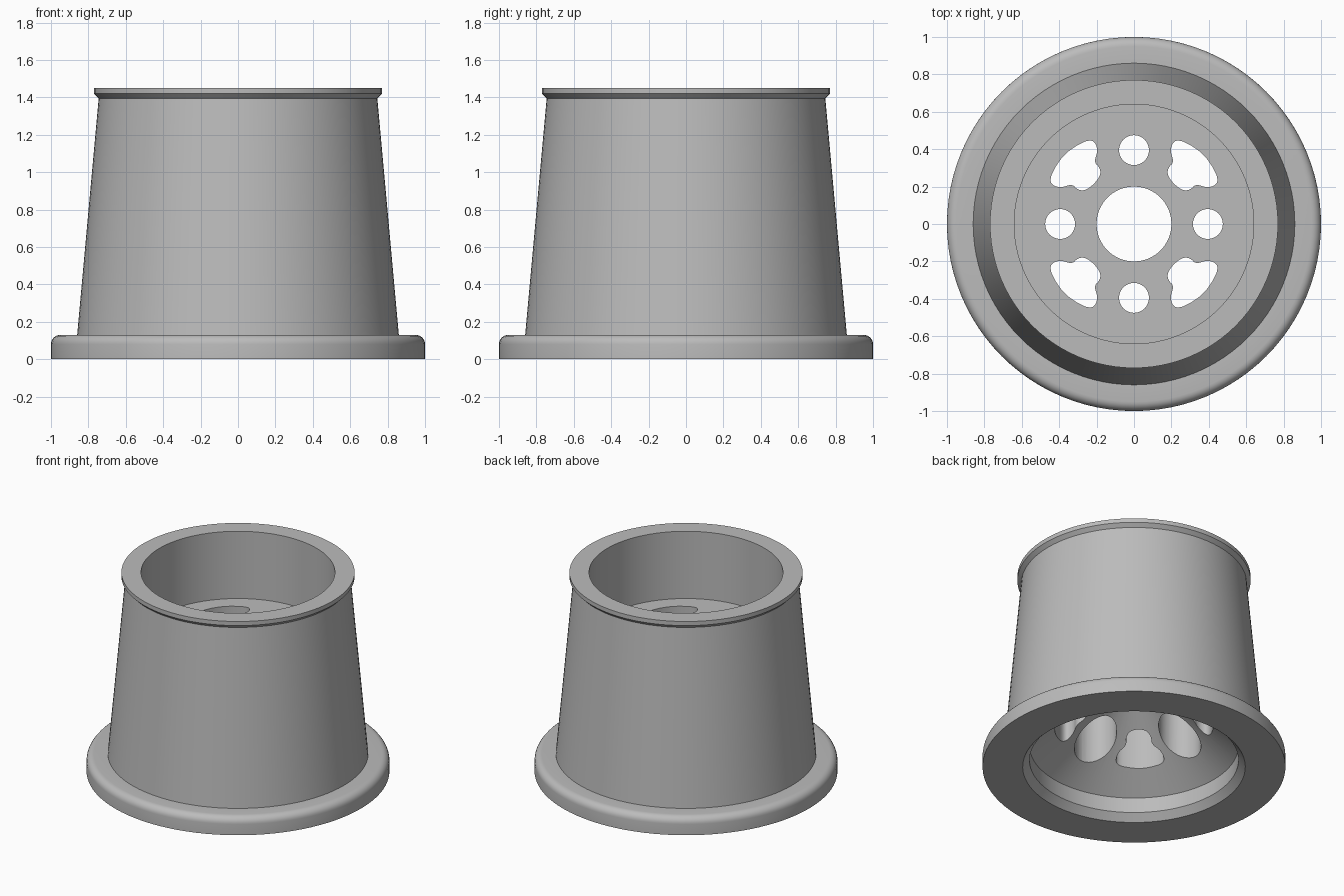
import bpy
import bmesh
import math
from mathutils import Matrix

cube = bpy.data.objects.get("Cube")
if cube:
    bpy.data.objects.remove(cube, do_unlink=True)

metal = bpy.data.materials.new("light_grey_metal")
metal.use_nodes = True
grey = (0.5, 0.5, 0.5, 1)
metal.diffuse_color = grey
metal.node_tree.nodes["Principled BSDF"].inputs["Base Color"].default_value = grey


def add_object(name, bm):
    bmesh.ops.recalc_face_normals(bm, faces=bm.faces)
    mesh = bpy.data.meshes.new(name)
    bm.to_mesh(mesh)
    bm.free()
    mesh.materials.append(metal)
    obj = bpy.data.objects.new(name, mesh)
    bpy.context.collection.objects.link(obj)
    return obj


def lathe(name, profile, steps, cap=False):
    """Spin a closed (radius, z) profile about z; cap closes open ends."""
    bm = bmesh.new()
    rings = []
    for r, z in profile:
        rings.append([bm.verts.new((r * math.cos(math.tau * i / steps),
                                    r * math.sin(math.tau * i / steps), z))
                      for i in range(steps)])
    pairs = list(zip(rings, rings[1:]))
    if cap:
        bm.faces.new(rings[0])
        bm.faces.new(rings[-1])
    else:
        pairs.append((rings[-1], rings[0]))
    for a, b in pairs:
        for i in range(steps):
            j = (i + 1) % steps
            bm.faces.new((a[i], a[j], b[j], b[i]))
    return add_object(name, bm)


def soften(points, rounds=3):
    """Corner-cut a closed outline into a smooth one."""
    for _ in range(rounds):
        out = []
        for (ax, ay), (bx, by) in zip(points, points[1:] + points[:1]):
            out += [(ax * .75 + bx * .25, ay * .75 + by * .25),
                    (ax * .25 + bx * .75, ay * .25 + by * .75)]
        points = out
    return points


def prism(name, outline, bottom, top):
    bm = bmesh.new()
    low = [bm.verts.new((x, y, bottom)) for x, y in outline]
    face = bm.faces.new(low)
    ext = bmesh.ops.extrude_face_region(bm, geom=[face])["geom"]
    bmesh.ops.translate(bm, vec=(0, 0, top - bottom),
                        verts=[v for v in ext if isinstance(v, bmesh.types.BMVert)])
    return add_object(name, bm)


# Wheel body: flange with rounded lip, tapered barrel, top rim, well and hub cone
lip = [(0.95 + 0.05 * math.cos(a), 0.08 + 0.05 * math.sin(a))
       for a in (math.pi / 2 * i / 6 for i in range(7))]
profile = [(0.735, 0), (1, 0)] + lip + [
    (0.86, 0.13), (0.745, 1.395), (0.77, 1.42), (0.77, 1.45),
    (0.64, 1.45), (0.64, 0.96), (0.2, 0.96),
    (0.2, 0.54), (0.69, 0.16), (0.69, 0.05)]
wheel = lathe("wheel", profile, 96)

# Lug holes with wide pockets below, and kidney windows between them
half = [(0.405, 0.335), (0.46, 0.225), (0.40, 0.19), (0.33, 0.215),
        (0.30, 0.18), (0.25, 0.18)]
kidney = soften(half + [(y, x) for x, y in reversed(half)])
cutters = []
for k in range(4):
    turn = Matrix.Rotation(k * math.pi / 2, 4, "Z")
    lug = lathe("lug_cutter", [(0.14, -0.1), (0.14, 0.8), (0.08, 0.8), (0.08, 1.1)],
                32, cap=True)
    lug.data.transform(turn @ Matrix.Translation((0.395, 0, 0)))
    window = prism("window_cutter", kidney, -0.1, 1.1)
    window.data.transform(turn)
    cutters += [lug, window]

bpy.ops.object.select_all(action="DESELECT")
wheel.select_set(True)
bpy.context.view_layer.objects.active = wheel
for cutter in cutters:
    cutter.hide_render = True
    mod = wheel.modifiers.new("cut", "BOOLEAN")
    mod.operation = "DIFFERENCE"
    mod.solver = "EXACT"
    mod.object = cutter
    bpy.ops.object.modifier_apply(modifier=mod.name)
    bpy.data.objects.remove(cutter, do_unlink=True)
bpy.ops.object.shade_smooth_by_angle(angle=math.radians(30))
